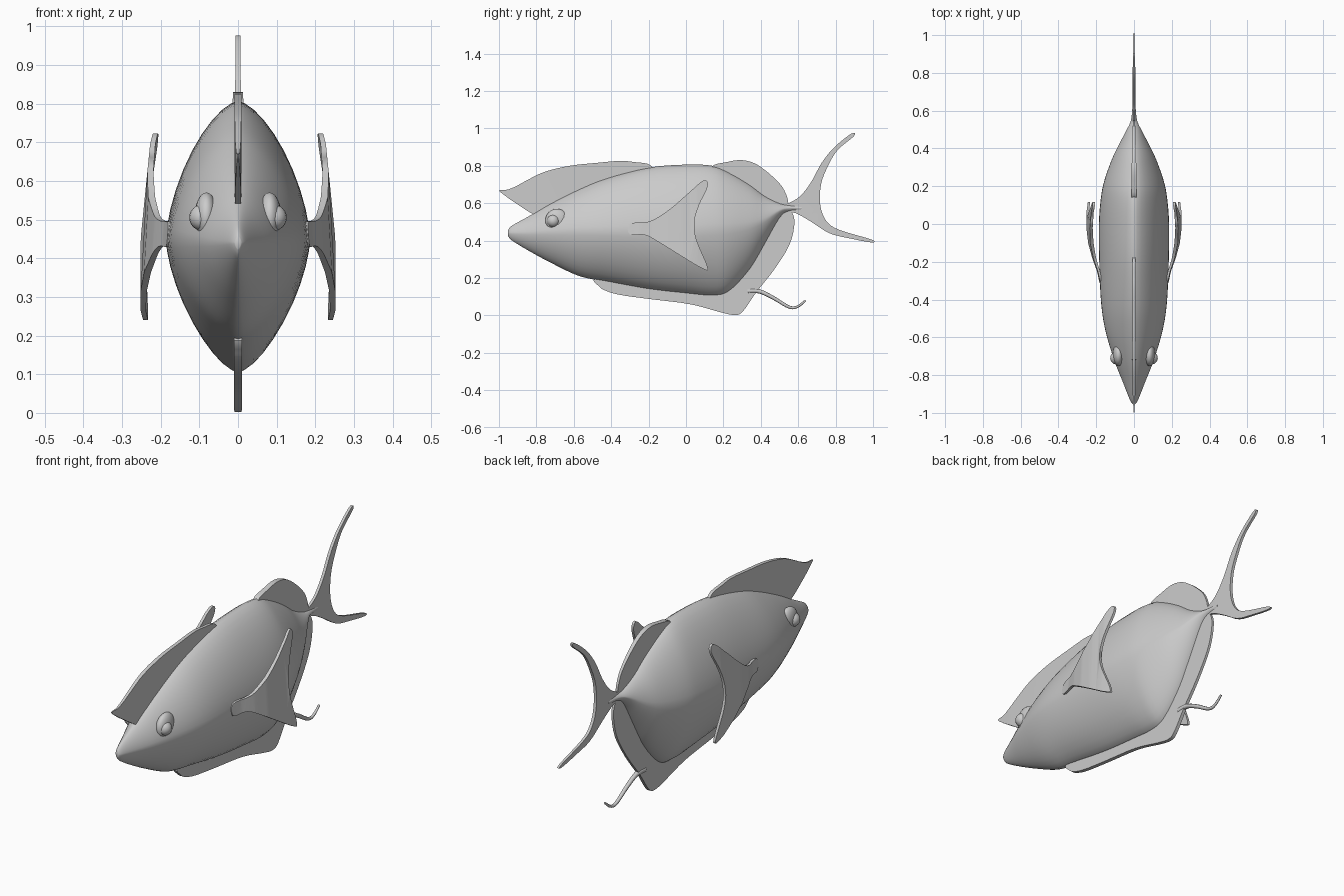
import bpy, bmesh, math
from mathutils import Vector

if "Cube" in bpy.data.objects:
    bpy.data.objects.remove(bpy.data.objects["Cube"])

grey = bpy.data.materials.new("plain grey")
grey.diffuse_color = (0.6, 0.6, 0.6, 1)
grey.use_nodes = True
grey.node_tree.nodes["Principled BSDF"].inputs["Base Color"].default_value = grey.diffuse_color


def finish(name, bm, angle=50):
    bmesh.ops.recalc_face_normals(bm, faces=bm.faces[:])
    me = bpy.data.meshes.new(name)
    bm.to_mesh(me)
    bm.free()
    ob = bpy.data.objects.new(name, me)
    bpy.context.collection.objects.link(ob)
    me.materials.append(grey)
    bpy.ops.object.select_all(action='DESELECT')
    ob.select_set(True)
    bpy.context.view_layer.objects.active = ob
    bpy.ops.object.shade_smooth_by_angle(angle=math.radians(angle))
    return ob


def spline(pts, steps, closed=False):
    """Smooth curve through points of any dimension."""
    n, out = len(pts), []
    at = (lambda i: pts[i % n]) if closed else (lambda i: pts[max(0, min(n - 1, i))])
    for i in range(n if closed else n - 1):
        for s in range(steps):
            t = s / steps
            out.append([0.5 * (2 * b + (c - a) * t + (2 * a - 5 * b + 4 * c - d) * t * t
                               + (3 * b - a - 3 * c + d) * t ** 3)
                        for a, b, c, d in zip(at(i - 1), at(i), at(i + 1), at(i + 2))])
    return out if closed else out + [list(pts[-1])]


def lerp(table, v):
    for (a, fa), (b, fb) in zip(table, table[1:]):
        if v <= b:
            return fa + (fb - fa) * max(0, v - a) / (b - a)
    return table[-1][1]


def fin(name, outline, half, centre=lambda y, z: 0.0, cuts=()):
    """Thick plate with softened rim from a (y, z) outline."""
    flat = bmesh.new()
    face = flat.faces.new([flat.verts.new((0, y, z)) for y, z in spline(outline, 4, True)])
    flat.normal_update()
    bmesh.ops.inset_region(flat, faces=[face], thickness=0.005, use_even_offset=False)
    for c in cuts:
        bmesh.ops.bisect_plane(flat, geom=flat.verts[:] + flat.edges[:] + flat.faces[:],
                               plane_co=(0, c, 0), plane_no=(0, 1, 0))
    bmesh.ops.triangulate(flat, faces=flat.faces[:])
    flat.verts.index_update()
    bm = bmesh.new()
    sides = []
    for sign in (1, -1):
        vs = []
        for v in flat.verts:
            y, z = v.co.y, v.co.z
            h = half(y) * (0.5 if v.is_boundary else 1)
            vs.append(bm.verts.new((centre(y, z) + sign * h, y, z)))
        sides.append(vs)
        for f in flat.faces:
            bm.faces.new([vs[v.index] for v in f.verts][::sign])
    for e in flat.edges:
        if e.is_boundary:
            a, b = (v.index for v in e.verts)
            bm.faces.new((sides[0][a], sides[0][b], sides[1][b], sides[1][a]))
    flat.free()
    return finish(name, bm, 65)


# Body: lens-shaped rings (y, top, bottom, widest height, half width)
stations = [(-.952, .455, .425, .44, .008), (-.93, .48, .40, .44, .022),
            (-.84, .53, .345, .44, .058), (-.72, .60, .28, .445, .105),
            (-.57, .675, .21, .45, .15), (-.42, .735, .18, .45, .174),
            (-.2, .79, .14, .45, .184), (.0, .806, .117, .45, .186),
            (.14, .80, .105, .46, .175), (.23, .765, .128, .465, .157),
            (.34, .70, .245, .48, .118), (.42, .64, .38, .51, .08),
            (.5, .6, .52, .56, .038), (.55, .59, .556, .573, .016),
            (.62, .585, .56, .573, .008)]
SEG = 40
bm = bmesh.new()
rings = []
for y, top, bot, mid, w in spline(stations, 4):
    ring = []
    for i in range(SEG):
        a = 2 * math.pi * i / SEG
        c, s = math.cos(a), math.sin(a)
        x = math.copysign(abs(c) ** (2 / 1.55), c) * w
        z = mid + math.copysign(abs(s) ** (2 / 1.55), s) * (top - mid if s > 0 else mid - bot)
        ring.append(bm.verts.new((x, y, z)))
    rings.append(ring)
for r, q in zip(rings, rings[1:]):
    for i in range(SEG):
        j = (i + 1) % SEG
        bm.faces.new((r[i], r[j], q[j], q[i]))
bm.faces.new(rings[0])
bm.faces.new(rings[-1])
finish("body", bm)

# Midline fins
fin("front_dorsal_fin",
    [(-.998, .668), (-.955, .672), (-.91, .69), (-.86, .717), (-.757, .767), (-.62, .80),
     (-.48, .815), (-.355, .826), (-.28, .82), (-.19, .803), (-.2, .74), (-.5, .64),
     (-.75, .53), (-.81, .537), (-.91, .6), (-.965, .638)],
    lambda y: lerp([(-1, .004), (-.9, .014), (-.7, .019), (-.2, .016)], y))
fin("rear_dorsal_fin",
    [(.14, .795), (.22, .82), (.3, .83), (.38, .806), (.47, .736), (.525, .67),
     (.545, .59), (.48, .58), (.35, .65), (.22, .73)],
    lambda y: lerp([(.14, .028), (.3, .025), (.54, .012)], y))
fin("belly_fin",
    [(-.485, .195), (-.465, .155), (-.43, .132), (-.355, .11), (-.2, .088), (.02, .06),
     (.18, .018), (.26, .002), (.305, .022), (.377, .125), (.47, .243), (.553, .377),
     (.58, .5), (.555, .562), (.5, .55), (.4, .4), (.3, .26), (.2, .17), (0, .15), (-.3, .2)],
    lambda y: lerp([(-.48, .02), (.2, .02), (.58, .012)], y))
fin("tail_fin",
    [(.53, .588), (.607, .634), (.67, .714), (.725, .815), (.794, .9), (.885, .972),
     (.898, .958), (.81, .883), (.757, .794), (.722, .7), (.718, .59), (.75, .505),
     (.82, .457), (.99, .406), (.992, .39), (.874, .412), (.767, .439), (.67, .5),
     (.59, .545), (.53, .56)],
    lambda y: lerp([(.53, .012), (.7, .015), (1, .011)], y))

# Side fins, curving outward from the body
profile = [(-.31, .178), (-.25, .19), (-.18, .214), (-.1, .234), (-.02, .244), (.06, .245), (.12, .238)]
for side, sign in (("right", 1), ("left", -1)):
    fin(side + "_side_fin",
        [(-.3, .49), (-.195, .502), (-.09, .565), (.02, .66), (.095, .722), (.116, .69),
         (.07, .59), (.045, .5), (.056, .404), (.116, .257), (.088, .25), (-.035, .323),
         (-.14, .388), (-.22, .43), (-.3, .432)],
        lambda y: lerp([(-.3, .01), (-.1, .018), (.12, .012)], y),
        lambda y, z, s=sign: s * (lerp(profile, y) - .1 * max(0, z - .45)),
        [-.25, -.21, -.18, -.14, -.1, -.06, -.02, .02, .06])

# Trailing filament: tapering tube
bm = bmesh.new()
path = [Vector((0, y, z)) for y, z in
        spline([(.33, .13), (.393, .128), (.47, .092), (.55, .045), (.595, .046), (.64, .08)], 5)]
prev = None
for i, p in enumerate(path):
    d = (path[min(i + 1, len(path) - 1)] - path[max(i - 1, 0)]).normalized()
    n = d.cross(Vector((1, 0, 0)))
    r = .013 - .008 * i / len(path)
    ring = [bm.verts.new(p + r * (math.cos(k * math.pi / 4) * Vector((1, 0, 0))
                                  + math.sin(k * math.pi / 4) * n)) for k in range(8)]
    if prev:
        for k in range(8):
            bm.faces.new((prev[k], prev[(k + 1) % 8], ring[(k + 1) % 8], ring[k]))
    else:
        bm.faces.new(ring)
    prev = ring
bm.faces.new(prev)
finish("filament", bm)

# Eyes with a soft mound around each
for side, sign in (("right", 1), ("left", -1)):
    for part, pos, size in (("eye", (.092, -.71, .505), (.034, .034, .034)),
                            ("eye_mound", (.082, -.69, .508), (.03, .062, .062))):
        bm = bmesh.new()
        bmesh.ops.create_uvsphere(bm, u_segments=20, v_segments=12, radius=1)
        for v in bm.verts:
            v.co = Vector((sign * (pos[0] + v.co.x * size[0]),
                           pos[1] + v.co.y * size[1], pos[2] + v.co.z * size[2]))
        finish(side + "_" + part, bm)
